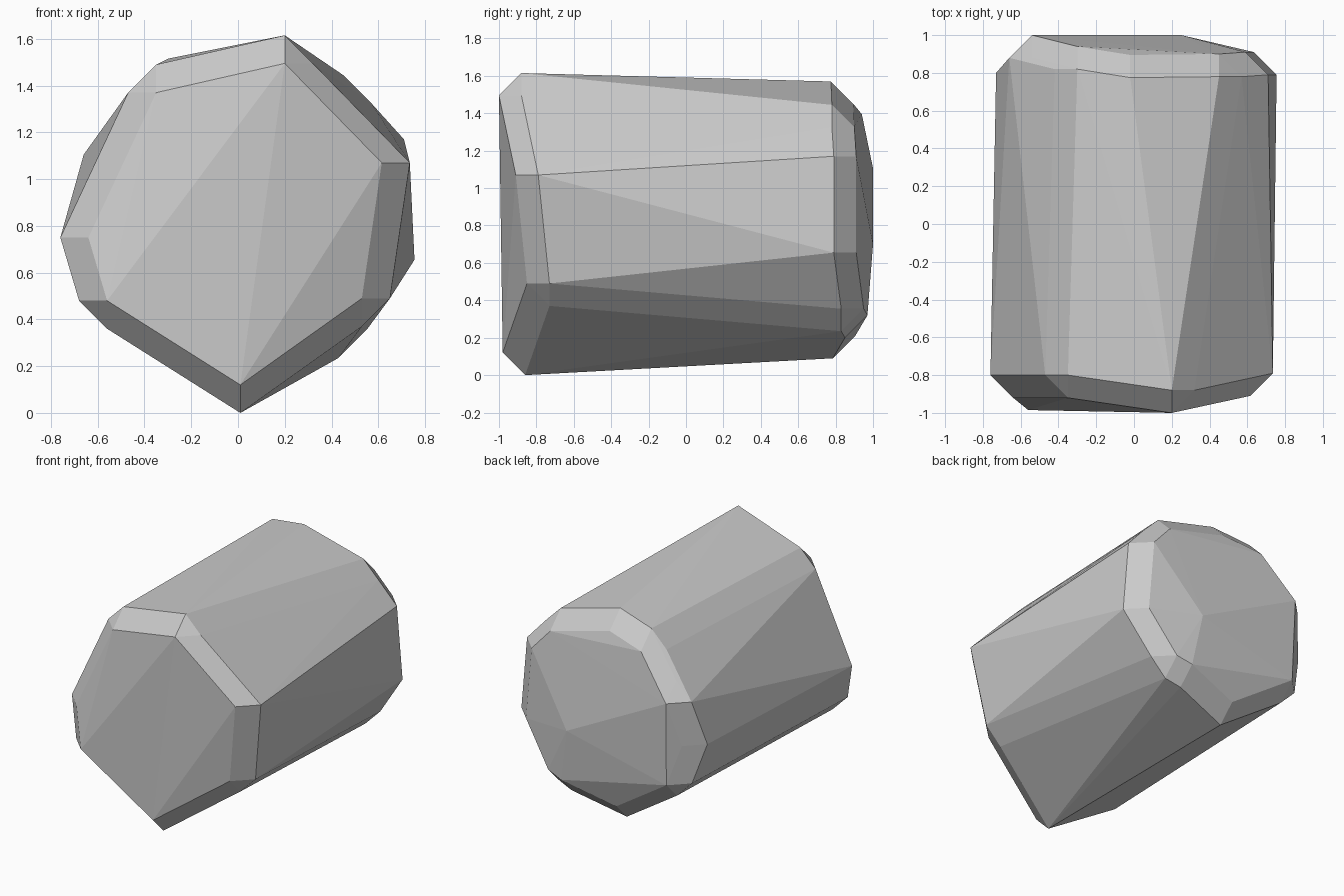
import bpy, bmesh
from mathutils import Vector

if "Cube" in bpy.data.objects:
    bpy.data.objects.remove(bpy.data.objects["Cube"])

BEVEL = 0.12

# Corner points of the inner solid, as (x, y, z)
front = [(0.20, -0.88, 1.495), (0.615, -0.79, 1.07), (0.53, -0.73, 0.49),
         (0.01, -0.86, 0.12), (-0.56, -0.865, 0.48), (-0.64, -0.80, 0.75),
         (-0.35, -0.80, 1.37)]
back = [(-0.02, 0.775, 1.45), (0.45, 0.78, 1.325), (0.59, 0.79, 1.17),
        (0.635, 0.79, 0.655), (0.43, 0.83, 0.355), (0.316, 0.85, 0.32),
        (-0.08, 0.785, 0.21), (-0.53, 0.86, 0.51), (-0.61, 0.80, 0.79),
        (-0.54, 0.88, 1.105), (-0.30, 0.82, 1.395), (0.25, 0.88, 0.70)]

# Chamfered stone: push every corner out along the axes, then wrap in a hull
bm = bmesh.new()
for corner in front + back:
    for axis in range(3):
        for sign in (-1, 1):
            offset = Vector((0, 0, 0))
            offset[axis] = sign * BEVEL
            bm.verts.new(Vector(corner) + offset)
hull = bmesh.ops.convex_hull(bm, input=bm.verts[:])
unused = {g for g in hull["geom_interior"] + hull["geom_unused"]
          if isinstance(g, bmesh.types.BMVert)}
bmesh.ops.delete(bm, geom=list(unused), context='VERTS')
bmesh.ops.recalc_face_normals(bm, faces=bm.faces[:])

mesh = bpy.data.meshes.new("stone_block")
bm.to_mesh(mesh)
bm.free()
stone = bpy.data.objects.new("stone_block", mesh)
bpy.context.collection.objects.link(stone)
